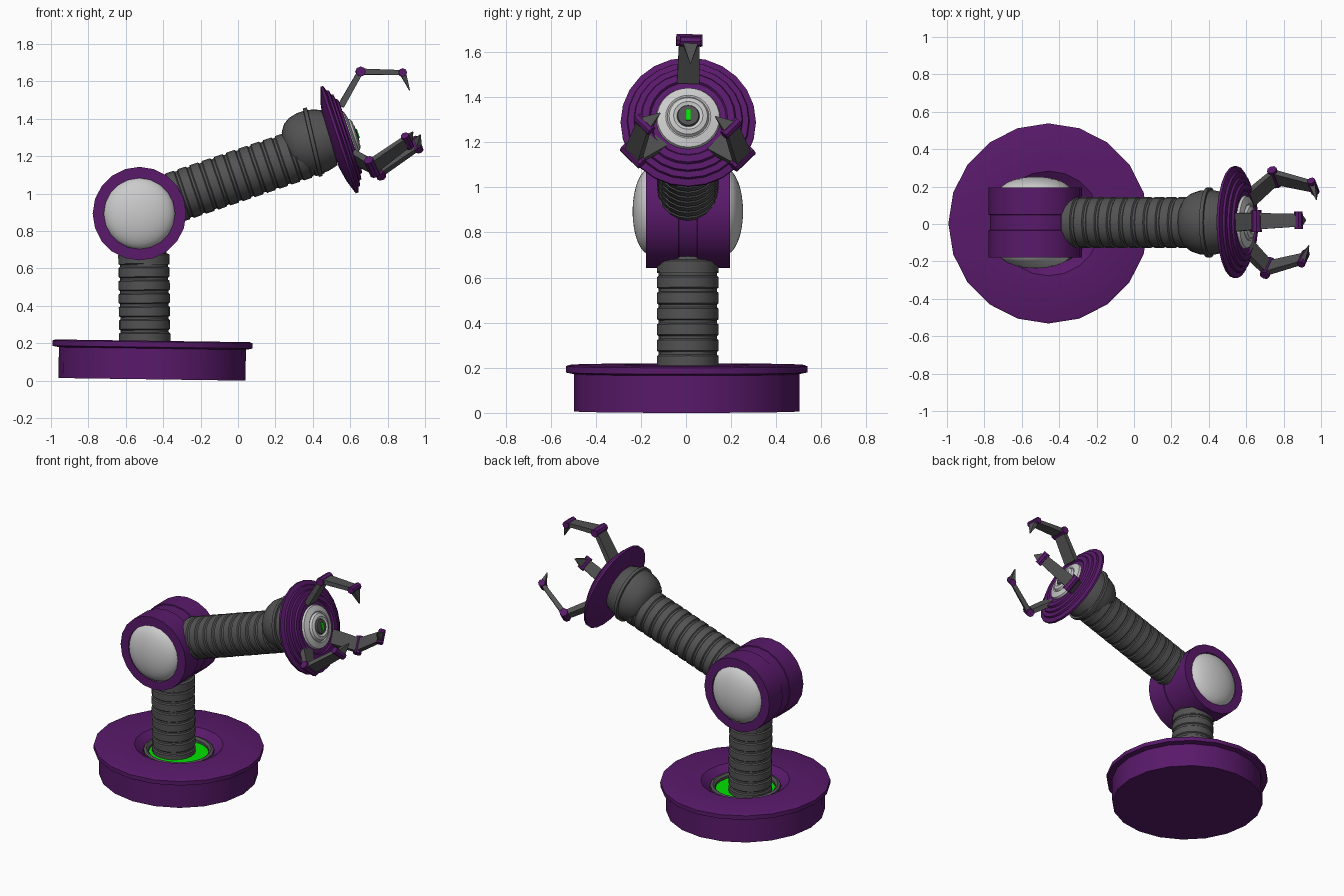
import bpy, bmesh
from math import cos, sin, pi, radians
from mathutils import Vector as V, Matrix

if "Cube" in bpy.data.objects:
    bpy.data.objects.remove(bpy.data.objects["Cube"])


def material(name, rgb):
    m = bpy.data.materials.new(name)
    m.diffuse_color = (*rgb, 1)
    m.use_nodes = True
    m.node_tree.nodes["Principled BSDF"].inputs["Base Color"].default_value = m.diffuse_color
    return m


PURPLE = material("purple", (0.1, 0.01, 0.145))
DARK = material("dark_grey", (0.085, 0.085, 0.085))
GREEN = material("green", (0.0, 0.75, 0.0))


def finish(name, bm, mat, smooth=True):
    bmesh.ops.remove_doubles(bm, verts=bm.verts, dist=1e-5)
    bmesh.ops.recalc_face_normals(bm, faces=bm.faces)
    me = bpy.data.meshes.new(name)
    bm.to_mesh(me)
    bm.free()
    ob = bpy.data.objects.new(name, me)
    bpy.context.collection.objects.link(ob)
    if mat:
        me.materials.append(mat)
    if smooth:
        bpy.ops.object.select_all(action='DESELECT')
        ob.select_set(True)
        bpy.context.view_layer.objects.active = ob
        bpy.ops.object.shade_smooth_by_angle(angle=radians(32))
    return ob


def lathe(name, profile, origin, axis, mat=None, sides=20, smooth=True):
    """Revolve (radius, height) points about an axis."""
    q = V(axis).to_track_quat('Z', 'Y')
    bm = bmesh.new()
    rings = []
    for r, h in profile:
        rings.append([bm.verts.new(V(origin) + q @ V((r * cos(2 * pi * i / sides), r * sin(2 * pi * i / sides), h)))
                      for i in range(sides)])
    for a, b in zip(rings, rings[1:]):
        for i in range(sides):
            j = (i + 1) % sides
            bm.faces.new((a[i], a[j], b[j], b[i]))
    return finish(name, bm, mat, smooth)


def ribbed(length, r, pitch, groove):
    """Profile of a tube cut by evenly spaced grooves."""
    pts, h = [(0, 0)], 0
    while h < length:
        pts += [(r - groove, h), (r, h + 0.006), (r, h + pitch - 0.018), (r - groove, h + pitch - 0.012)]
        h += pitch
    return pts + [(0, h)]


def plate(name, a, b, side, wa, wb, thick_a, thick_b, mat):
    """Tapered bar from a to b, its width running along side."""
    a, b, side = V(a), V(b), V(side).normalized()
    n = side.cross(b - a).normalized()
    bm = bmesh.new()
    for p, w, t in ((a, wa, thick_a), (b, wb, thick_b)):
        for s, k in ((-1, -1), (1, -1), (1, 1), (-1, 1)):
            bm.verts.new(p + side * s * w / 2 + n * k * t / 2)
    bmesh.ops.convex_hull(bm, input=bm.verts[:])
    return finish(name, bm, mat, False)


Y0 = 0.008  # shared centre plane

# Base: flanged drum with a funnel, seat ring and glowing floor
up = (0.014, 0, 1)
base = (-0.46, 0.003, 0.007)
lathe("base", [(0, 0), (0.5, 0), (0.5, 0.165), (0.535, 0.172), (0.535, 0.2), (0.52, 0.206),
               (0.28, 0.206), (0.225, 0.165), (0.225, 0.09), (0, 0.09)], base, up, PURPLE)
lathe("base_seat_ring", [(0.225, 0.1), (0.222, 0.172), (0.205, 0.178), (0.19, 0.165), (0.19, 0.1)],
      base, up, DARK)
lathe("base_light", [(0.195, 0.148), (0, 0.148)], base, up, GREEN)

# Upright ribbed column
lathe("column", ribbed(0.5, 0.137, 0.07, 0.008), (-0.498, Y0, 0.13), (-0.01, 0, 1), DARK)
lathe("column_neck", [(0.137, 0), (0.13, 0.03), (0.115, 0.08), (0, 0.08)], (-0.502, Y0, 0.62), (0, 0, 1), DARK)

# Elbow drum with two rims and a dome on each side
elbow = V((-0.527, Y0, 0.893))
lathe("elbow_drum", [(0.19, -0.186), (0.25, -0.186), (0.25, -0.042), (0.244, -0.04), (0.244, 0.04),
                     (0.25, 0.042), (0.25, 0.186), (0.19, 0.186)], elbow, (0, 1, 0), PURPLE)
for label, s in (("front", -1), ("back", 1)):
    dome = [(0.192 * cos(t * pi / 16), 0.165 + 0.08 * sin(t * pi / 16)) for t in range(9)]
    lathe("elbow_dome_" + label, dome, elbow, (0, s, 0), None, 32)

# Ribbed forearm
arm = V((cos(radians(18.8)), 0, sin(radians(18.8))))
lathe("forearm", ribbed(0.76, 0.137, 0.069, 0.008), V((-0.35, Y0, 0.976)), arm, DARK)

# Wrist pod with its collar ring
wrist_axis = V((cos(radians(13)), 0, sin(radians(13))))
wrist = V((0.40, Y0, 1.275))
lathe("wrist_pod", [(0, -0.16), (0.09, -0.15), (0.13, -0.128), (0.155, -0.095), (0.17, -0.05), (0.174, -0.012),
                    (0.188, -0.01), (0.188, 0.01), (0.174, 0.012), (0.168, 0.05), (0.15, 0.1), (0, 0.12)],
      wrist, wrist_axis, DARK, 24)

# Stepped palm disc
palm_axis = V((cos(radians(18.3)), 0, sin(radians(18.3))))
palm = V((0.543, Y0 + 0.002, 1.289))
lathe("palm_disc", [(0, -0.05), (0.14, -0.05), (0.22, -0.035), (0.3, -0.008), (0.3, 0.006), (0.272, 0.016),
                    (0.268, 0.028), (0.242, 0.032), (0.238, 0.044), (0.212, 0.048), (0.206, 0.06),
                    (0.175, 0.062), (0.168, 0.052), (0.142, 0.052), (0, 0.05)], palm, palm_axis, PURPLE, 24)
lathe("palm_cap", [(0.145, 0.045), (0.138, 0.066), (0.1, 0.078), (0.093, 0.074), (0.085, 0.088),
                   (0.065, 0.096), (0.05, 0.088), (0, 0.088)], palm, palm_axis, None, 32)
lathe("palm_lens", [(0.052, 0.085), (0.046, 0.098), (0.02, 0.101), (0, 0.101)], palm, palm_axis, DARK, 20)
plate("palm_light", palm + palm_axis * 0.095, palm + palm_axis * 0.106, (0, 1, 0), 0.018, 0.018,
      0.05, 0.05, GREEN)

# Three claws: root, knuckle, fingertip joint, point
claws = {
    "top": ((0.55, 0.01, 1.468), (0.655, 0.015, 1.652), (0.88, 0.02, 1.647), (0.918, 0.02, 1.55)),
    "front": ((0.605, -0.12, 1.21), (0.715, -0.235, 1.142), (0.905, -0.185, 1.28), (0.935, -0.115, 1.33)),
    "back": ((0.62, 0.135, 1.195), (0.752, 0.25, 1.128), (0.958, 0.2, 1.262), (0.975, 0.13, 1.315)),
}
for label, (root, knuckle, joint, point) in claws.items():
    side = (V(knuckle) - V(root)).cross(V(joint) - V(knuckle)).normalized()
    plate(f"claw_{label}_lower", root, knuckle, side, 0.1, 0.09, 0.035, 0.03, DARK)
    plate(f"claw_{label}_upper", knuckle, joint, side, 0.088, 0.068, 0.032, 0.026, DARK)
    plate(f"claw_{label}_point", joint, point, side, 0.075, 0.004, 0.035, 0.004, DARK)
    for part, p, r, half in (("knuckle", knuckle, 0.027, 0.058), ("joint", joint, 0.023, 0.046)):
        lathe(f"claw_{label}_{part}", [(0, -half), (r, -half), (r, half), (0, half)], p, side, PURPLE, 8, False)
